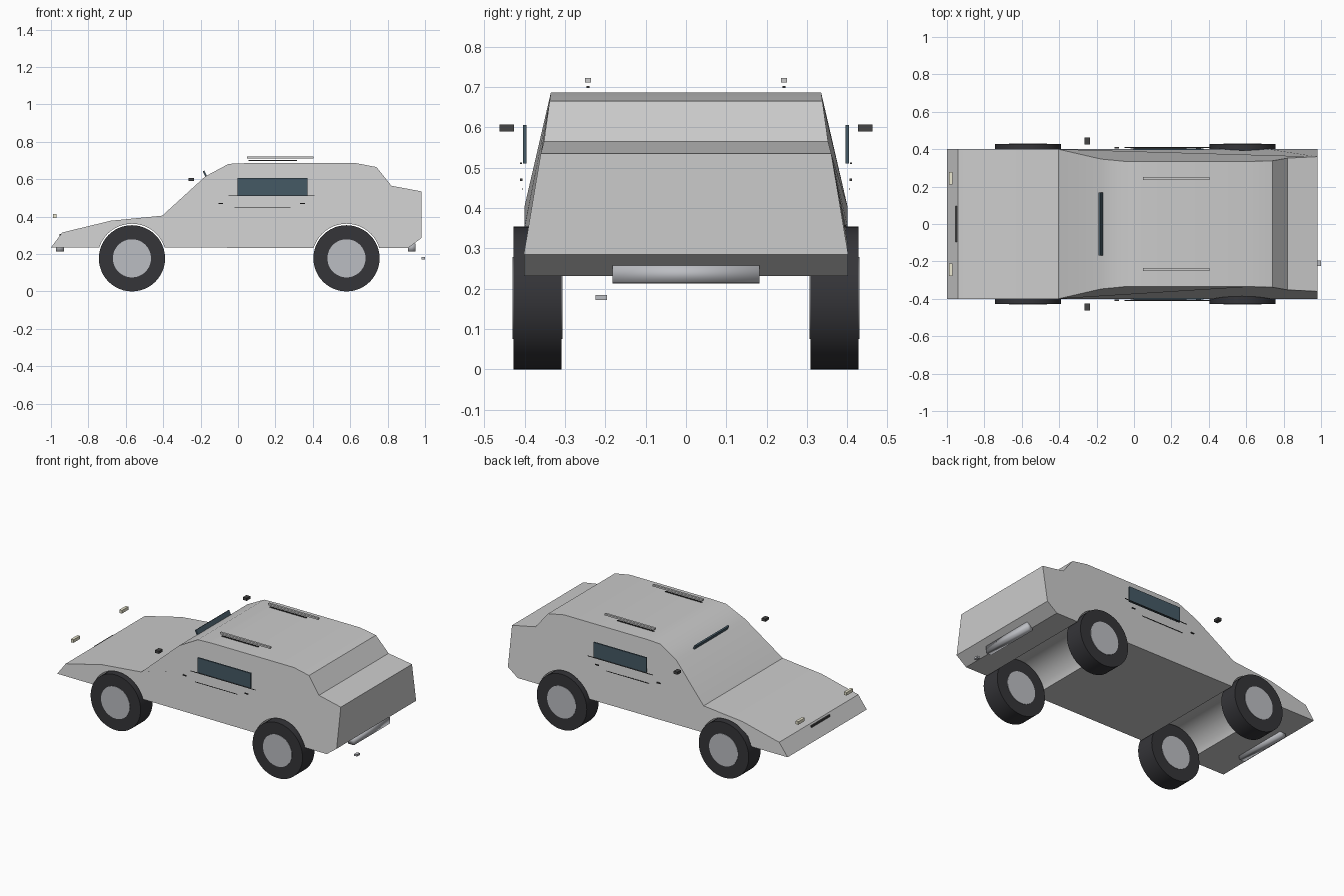
import bpy, bmesh, math
from mathutils import Matrix

if "Cube" in bpy.data.objects:
    bpy.data.objects.remove(bpy.data.objects["Cube"])


def material(name, rgb):
    m = bpy.data.materials.new(name)
    m.diffuse_color = (*rgb, 1)
    m.use_nodes = True
    m.node_tree.nodes["Principled BSDF"].inputs["Base Color"].default_value = m.diffuse_color
    return m


RUBBER = material("rubber", (0.035, 0.035, 0.04))
GLASS = material("glass", (0.06, 0.10, 0.13))
LAMP = material("lamp", (0.85, 0.82, 0.65))
DARK = material("dark_trim", (0.06, 0.06, 0.06))
METAL = material("metal", (0.5, 0.51, 0.54))


def finish(name, bm, mat=None, angle=None):
    bmesh.ops.recalc_face_normals(bm, faces=bm.faces)
    me = bpy.data.meshes.new(name)
    bm.to_mesh(me)
    bm.free()
    ob = bpy.data.objects.new(name, me)
    bpy.context.collection.objects.link(ob)
    if mat:
        me.materials.append(mat)
    if angle:
        smooth(ob, angle)
    return ob


def smooth(ob, angle=30):
    bpy.ops.object.select_all(action='DESELECT')
    bpy.context.view_layer.objects.active = ob
    ob.select_set(True)
    bpy.ops.object.shade_smooth_by_angle(angle=math.radians(angle))


def box(name, loc, size, mat=None, tilt=0, angle=None):
    bm = bmesh.new()
    bmesh.ops.create_cube(bm, size=1, matrix=Matrix.Translation(loc)
                          @ Matrix.Rotation(tilt, 4, 'Y') @ Matrix.Diagonal((*size, 1)))
    return finish(name, bm, mat, angle)


def cylinder_y(name, loc, radius, depth, mat=None, segments=48):
    bm = bmesh.new()
    bmesh.ops.create_cone(bm, cap_ends=True, segments=segments, radius1=radius,
                          radius2=radius, depth=depth,
                          matrix=Matrix.Translation(loc) @ Matrix.Rotation(math.pi / 2, 4, 'X'))
    return finish(name, bm, mat, 40)


# Body shell: side profile (x, z, half width), narrowing towards the roof
profile = [
    (-1.0, 0.235, 0.40), (-0.94, 0.315, 0.40), (-0.68, 0.378, 0.40), (-0.405, 0.405, 0.40),
    (-0.175, 0.615, 0.347), (-0.05, 0.682, 0.335), (0.05, 0.686, 0.335), (0.63, 0.686, 0.335),
    (0.74, 0.665, 0.338), (0.82, 0.565, 0.352), (0.98, 0.535, 0.36),
    (0.98, 0.285, 0.402), (0.91, 0.232, 0.402)]
bm = bmesh.new()
right = [bm.verts.new((x, -w, z)) for x, z, w in profile]
left = [bm.verts.new((x, w, z)) for x, z, w in profile]
bm.faces.new(right)
bm.faces.new(left[::-1])
n = len(profile)
for i in range(n):
    j = (i + 1) % n
    bm.faces.new((right[i], left[i], left[j], right[j]))
body = finish("body_shell", bm)

# Wheel arches cut across the body, then the wheels
AXLES = {"front": -0.567, "rear": 0.58}
for end, x in AXLES.items():
    cutter = cylinder_y("arch_cutter", (x, 0, 0.178), 0.184, 1.2)
    cutter.hide_render = True
    mod = body.modifiers.new("arch", 'BOOLEAN')
    mod.operation = 'DIFFERENCE'
    mod.solver = 'EXACT'
    mod.object = cutter
    bpy.context.view_layer.objects.active = body
    bpy.ops.object.modifier_apply(modifier=mod.name)
    bpy.data.objects.remove(cutter)
smooth(body)

for side, s in (("right", -1), ("left", 1)):
    for end, x in AXLES.items():
        cylinder_y(f"{end}_{side}_tyre", (x, s * 0.368, 0.177), 0.177, 0.12, RUBBER)
        cylinder_y(f"{end}_{side}_hub", (x, s * 0.368, 0.177), 0.102, 0.125, METAL)

    # Side window, trim lines and door handles
    box(f"{side}_window", (0.185, s * 0.40, 0.558), (0.375, 0.009, 0.096), GLASS)
    box(f"{side}_window_trim", (0.18, s * 0.409, 0.511), (0.46, 0.004, 0.003), DARK)
    box(f"{side}_door_trim", (0.13, s * 0.405, 0.447), (0.30, 0.003, 0.003), DARK)
    for label, x in (("front", -0.092), ("rear", 0.345)):
        box(f"{side}_{label}_door_handle", (x, s * 0.408, 0.47), (0.025, 0.006, 0.006), DARK)

    # Mirror, headlight and roof rail
    box(f"{side}_mirror", (-0.25, s * 0.444, 0.598), (0.027, 0.036, 0.017), DARK)
    box(f"{side}_headlight", (-0.98, s * 0.245, 0.403), (0.018, 0.065, 0.02), LAMP)
    box(f"{side}_roof_rail", (0.225, s * 0.243, 0.717), (0.355, 0.014, 0.011))
    box(f"{side}_rail_base", (0.185, s * 0.243, 0.70), (0.26, 0.007, 0.005), DARK)

# Windscreen pane, mostly sunk into the cabin
box("windscreen", (-0.16, 0, 0.597), (0.010, 0.335, 0.105), GLASS, tilt=math.radians(-28))

# Grille bar, bumpers and exhaust
box("grille", (-0.949, 0, 0.295), (0.012, 0.19, 0.022), DARK)
box("front_bumper", (-0.952, 0, 0.235), (0.042, 0.364, 0.044), METAL, angle=100)
box("rear_bumper", (0.928, 0, 0.236), (0.04, 0.364, 0.043), METAL, angle=100)
box("exhaust", (0.99, -0.21, 0.178), (0.02, 0.028, 0.012), METAL)
